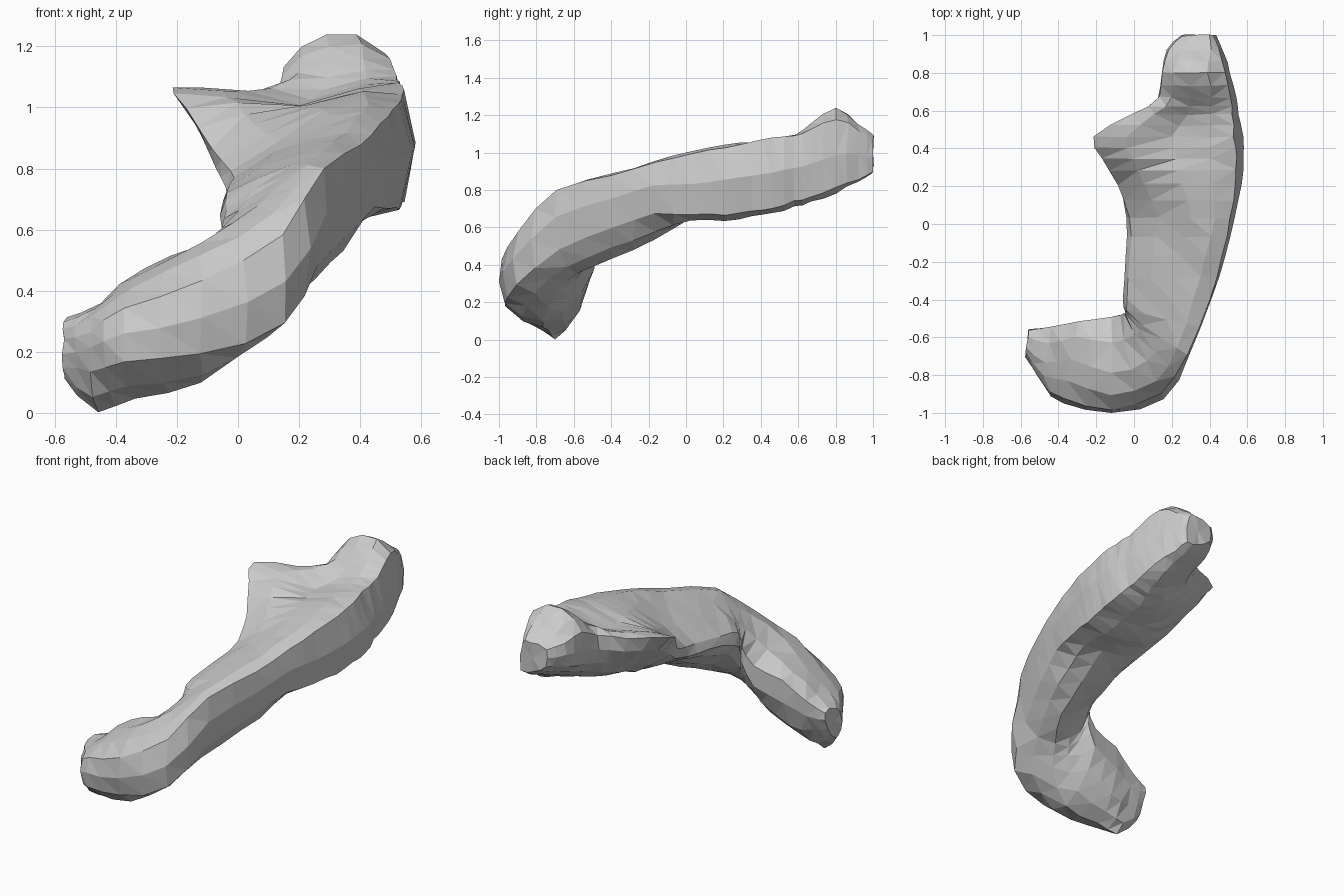
import bpy
import bmesh
import math
import random
from mathutils import Vector

random.seed(4)

# Remove the default object
default_object = bpy.data.objects.get("Cube")
if default_object:
    bpy.data.objects.remove(default_object, do_unlink=True)


def section(origin_x, origin_y, yaw, *profile):
    """Place a flat (distance, height) profile on an upright plane turned by yaw."""
    angle = math.radians(yaw)
    return [
        Vector((origin_x + u * math.cos(angle), origin_y + u * math.sin(angle), height))
        for u, height in profile
    ]


def midpoint(before, start, end, after):
    """Smooth curve midpoint between start and end."""
    return ((start + end) * 9 - before - after) / 16


def refine_ring(ring):
    """Insert a smooth point on every side of a closed ring."""
    count = len(ring)
    refined = []
    for i, point in enumerate(ring):
        refined.append(point)
        following = ring[(i + 1) % count]
        refined.append(midpoint(ring[i - 1], point, following, ring[(i + 2) % count]))
    return refined


def refine_path(rings):
    """Insert a smooth ring between each pair of rings."""
    last = len(rings) - 1
    refined = []
    for i in range(last):
        neighbours = zip(rings[max(i - 1, 0)], rings[i], rings[i + 1], rings[min(i + 2, last)])
        refined += [rings[i], [midpoint(*points) for points in neighbours]]
    return refined + [rings[last]]


# Profiles run: outer low, outer high, top, inner high, inner low, underside
# Curled front end, from its tip to the shaft
hook = [
    section(-.56, -.55, -95, (.14, .15), (.15, .24), (.1, .3), (.01, .3), (.03, .2), (.1, .11)),
    section(-.44, -.54, -98, (.29, .14), (.31, .27), (.2, .34), (0, .35), (.05, .15), (.16, .005)),
    section(-.3, -.52, -100, (.42, .17), (.41, .34), (.2, .45), (0, .45), (.05, .16), (.22, .05)),
    section(-.12, -.49, -90, (.48, .19), (.49, .43), (.3, .56), (0, .5), (.07, .25), (.28, .1)),
    section(-.04, -.5, -65, (.45, .29), (.44, .58), (.25, .68), (-.03, .6), (.03, .4), (.2, .26)),
    section(0, -.5, -35, (.32, .48), (.34, .8), (.18, .77), (-.05, .67), (-.02, .47), (.14, .35)),
]

# Shaft, thick below at the front
shaft = [
    section(0, -.4, 0, (.37, .6), (.4, .88), (.2, .84), (-.04, .72), (-.01, .58), (.22, .43)),
    section(0, -.17, 0, (.45, .67), (.47, .95), (.25, .9), (-.02, .76), (0, .65), (.25, .53)),
    section(0, .03, 0, (.5, .67), (.51, .99), (.3, .97), (-.02, .79), (.01, .71), (.27, .65)),
    section(0, .21, 0, (.53, .67), (.54, 1.03), (.25, 1), (-.09, .87), (.02, .74), (.25, .65)),
]

# Pointed inner spur, overhanging the body below it
spur = [
    section(0, .35, 0, (.54, .69), (.54, 1.06), (.22, 1.01), (-.17, 1), (0, .8), (.22, .69)),
    section(0, .46, 0, (.54, .7), (.53, 1.08), (.2, 1.01), (-.21, 1.07), (.02, .84), (.22, .71)),
    section(0, .58, 0, (.53, .74), (.52, 1.09), (.28, 1.06), (-.01, 1.05), (.1, .86), (.26, .74)),
]

# Raised, blunt back end
back_end = [
    section(0, .67, 0, (.52, .76), (.51, 1.12), (.3, 1.14), (.13, 1.07), (.16, .89), (.32, .77)),
    section(0, .8, 0, (.5, .81), (.48, 1.18), (.29, 1.24), (.15, 1.13), (.18, .92), (.34, .82)),
    section(0, .92, 0, (.46, .86), (.45, 1.12), (.34, 1.15), (.18, 1.1), (.2, .95), (.34, .87)),
    section(0, 1, 0, (.43, .9), (.42, 1.07), (.36, 1.09), (.26, 1.07), (.26, .96), (.34, .91)),
]

rings = refine_path([refine_ring(ring) for ring in hook + shaft + spur + back_end])

# Slightly uneven, chipped surface
for ring in rings:
    for point in ring:
        point += Vector([random.uniform(-.005, .005) for axis in range(3)])

# Skin the rings and close both ends
bm = bmesh.new()
loops = [[bm.verts.new(point) for point in ring] for ring in rings]
for near, far in zip(loops, loops[1:]):
    for i in range(len(near)):
        bm.faces.new((near[i - 1], near[i], far[i], far[i - 1]))
for end in (loops[0], loops[-1]):
    cap = bm.faces.new(end)
    bmesh.ops.poke(bm, faces=[cap])
bmesh.ops.triangulate(bm, faces=[face for face in bm.faces if len(face.verts) > 3])
bmesh.ops.recalc_face_normals(bm, faces=bm.faces[:])

mesh = bpy.data.meshes.new("curved_bone")
bm.to_mesh(mesh)
bm.free()

# Plain grey, flat shaded
grey = bpy.data.materials.new("plain grey")
grey.use_nodes = True
colour = (.6, .6, .6, 1)
grey.diffuse_color = colour
grey.node_tree.nodes["Principled BSDF"].inputs["Base Color"].default_value = colour
mesh.materials.append(grey)

curved_bone = bpy.data.objects.new("curved_bone", mesh)
bpy.context.collection.objects.link(curved_bone)
